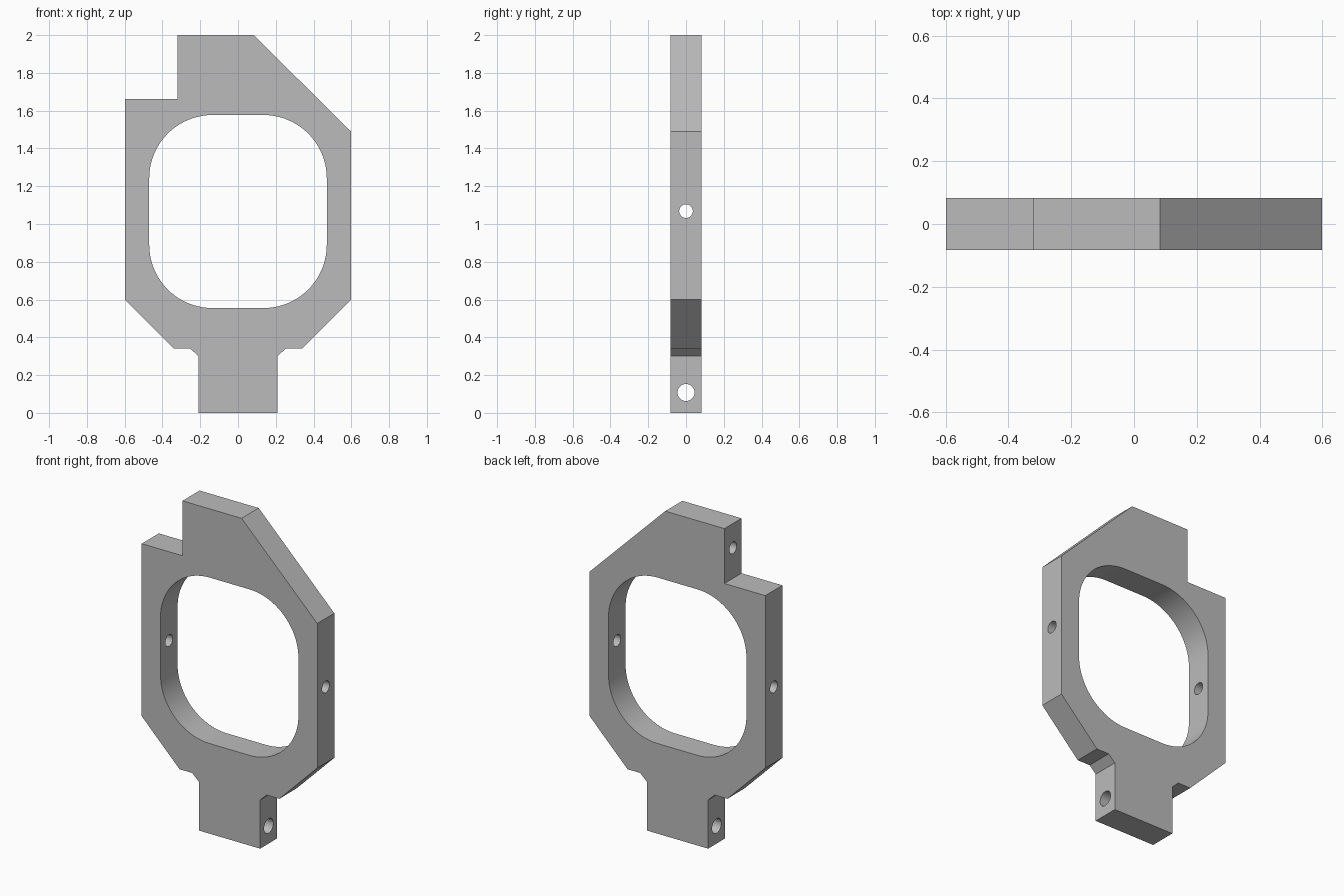
import bpy, bmesh, math
from mathutils import Matrix

cube = bpy.data.objects.get("Cube")
if cube:
    bpy.data.objects.remove(cube, do_unlink=True)

HALF = 0.083  # half the plate thickness

grey = bpy.data.materials.new("plain grey")
grey.use_nodes = True
colour = (0.5, 0.5, 0.5, 1)
grey.diffuse_color = colour
grey.node_tree.nodes["Principled BSDF"].inputs["Base Color"].default_value = colour


def make_object(name, bm):
    bmesh.ops.recalc_face_normals(bm, faces=bm.faces)
    mesh = bpy.data.meshes.new(name)
    bm.to_mesh(mesh)
    bm.free()
    mesh.materials.append(grey)
    obj = bpy.data.objects.new(name, mesh)
    bpy.context.collection.objects.link(obj)
    return obj


def prism(name, outline, half):
    """Extrude an x-z outline along y."""
    bm = bmesh.new()
    face = bm.faces.new([bm.verts.new((x, -half, z)) for x, z in outline])
    grown = bmesh.ops.extrude_face_region(bm, geom=[face])["geom"]
    moved = [v for v in grown if isinstance(v, bmesh.types.BMVert)]
    bmesh.ops.translate(bm, verts=moved, vec=(0, 2 * half, 0))
    return make_object(name, bm)


def rod(name, x0, x1, z, radius):
    """Cylinder along x, used to drill a hole."""
    bm = bmesh.new()
    turn = Matrix.Translation(((x0 + x1) / 2, 0, z)) @ Matrix.Rotation(math.pi / 2, 4, "Y")
    bmesh.ops.create_cone(bm, cap_ends=True, segments=40, radius1=radius,
                          radius2=radius, depth=x1 - x0, matrix=turn)
    return make_object(name, bm)


def rounded_rectangle(half_width, bottom, top, r, steps=20):
    points = []
    corners = [(1, top - r), (-1, top - r), (-1, bottom + r), (1, bottom + r)]
    for quarter, (side, cz) in enumerate(corners):
        for i in range(steps + 1):
            a = (quarter + i / steps) * math.pi / 2
            points.append((side * (half_width - r) + r * math.cos(a), cz + r * math.sin(a)))
    return points


# Plate outline: mirrored lower half, then the stepped and sloped top
lower = [(0.209, 0), (0.209, 0.3), (0.254, 0.342), (0.34, 0.342), (0.598, 0.6)]
upper = [(0.598, 1.49), (0.083, 2), (-0.32, 2), (-0.32, 1.662), (-0.598, 1.662)]
outline = lower + upper + [(-x, z) for x, z in reversed(lower)]
frame = prism("frame_plate", outline, HALF)

# Large window, two through bores and one blind bore in the step
cutters = [
    prism("window_cutter", rounded_rectangle(0.47, 0.555, 1.577, 0.335), 0.2),
    rod("side_bore_cutter", -0.8, 0.8, 1.068, 0.036),
    rod("stem_bore_cutter", -0.4, 0.4, 0.108, 0.045),
    rod("step_bore_cutter", -0.5, -0.1, 1.85, 0.036),
]
for cutter in cutters:
    cut = frame.modifiers.new(cutter.name, "BOOLEAN")
    cut.operation = "DIFFERENCE"
    cut.solver = "EXACT"
    cut.object = cutter

# Apply the cuts and drop the cutters
bpy.context.view_layer.objects.active = frame
frame.select_set(True)
for modifier in list(frame.modifiers):
    bpy.ops.object.modifier_apply(modifier=modifier.name)
for cutter in cutters:
    bpy.data.objects.remove(cutter, do_unlink=True)

bpy.ops.object.shade_smooth_by_angle(angle=math.radians(25))
